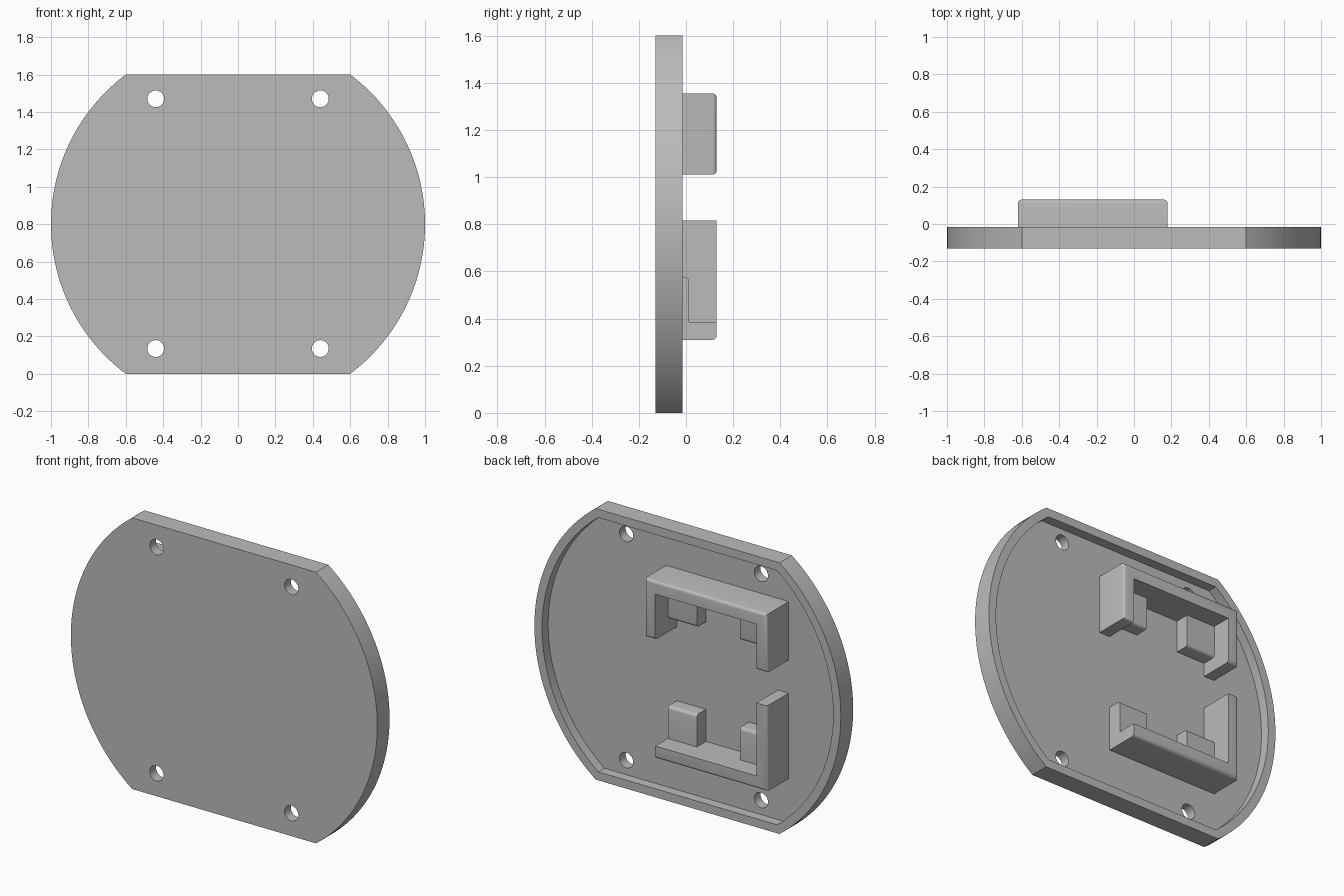
import bpy, bmesh, math

if "Cube" in bpy.data.objects:
    bpy.data.objects.remove(bpy.data.objects["Cube"], do_unlink=True)

grey = bpy.data.materials.new("plain grey")
grey.use_nodes = True
grey.diffuse_color = (0.5, 0.5, 0.5, 1)
grey.node_tree.nodes["Principled BSDF"].inputs["Base Color"].default_value = (0.5, 0.5, 0.5, 1)

MID = 0.8                      # height of the disc centre
FRONT, BACK, FLOOR = -0.13, -0.015, -0.072
TOP = 0.13                     # rear face of the brackets
FILLET = 0.018


def prism(name, outline, y0, y1, rounded=None):
    """Extrude an x-z outline along y; round the rear edges picked by the rule."""
    bm = bmesh.new()
    face = bm.faces.new([bm.verts.new((x, y0, z)) for x, z in outline])
    new = bmesh.ops.extrude_face_region(bm, geom=[face])["geom"]
    for v in new:
        if isinstance(v, bmesh.types.BMVert):
            v.co.y = y1
    bmesh.ops.recalc_face_normals(bm, faces=bm.faces)
    if rounded:
        edges = [e for e in bm.edges if all(abs(v.co.y - y1) < 1e-5 for v in e.verts)
                 and rounded((e.verts[0].co + e.verts[1].co) / 2)]
        bmesh.ops.bevel(bm, geom=edges, offset=FILLET, segments=4,
                        profile=0.5, affect="EDGES")
    mesh = bpy.data.meshes.new(name)
    bm.to_mesh(mesh)
    bm.free()
    mesh.materials.append(grey)
    ob = bpy.data.objects.new(name, mesh)
    bpy.context.collection.objects.link(ob)
    return ob


def smooth(ob):
    bpy.ops.object.select_all(action="DESELECT")
    ob.select_set(True)
    bpy.context.view_layer.objects.active = ob
    bpy.ops.object.shade_smooth_by_angle(angle=math.radians(30))


def circle(cx, cz, r, n):
    return [(cx + r * math.cos(2 * math.pi * i / n),
             cz + r * math.sin(2 * math.pi * i / n)) for i in range(n)]


def flat_disc(r, half, n=48):
    """Circle with its top and bottom cut off level."""
    a = math.asin(half / r)
    arc = [-a + 2 * a * i / n for i in range(n + 1)]
    right = [(r * math.cos(t), MID + r * math.sin(t)) for t in arc]
    return right + [(-x, z) for x, z in reversed(right)]


def rect(x0, x1, z0, z1):
    return [(x0, z0), (x1, z0), (x1, z1), (x0, z1)]


# Plate with a shallow rear recess and four screw holes
plate = prism("plate", flat_disc(1.0, 0.8), FRONT, BACK)
cutters = [prism("recess_cutter", flat_disc(0.95, 0.75), FLOOR, 0.1)]
for x in (-0.44, 0.44):
    for z in (0.135, 1.47):
        cutters.append(prism("hole_cutter", circle(x, z, 0.045, 32), -0.3, 0.2))
bpy.context.view_layer.objects.active = plate
for c in cutters:
    mod = plate.modifiers.new("cut", "BOOLEAN")
    mod.operation, mod.solver, mod.object = "DIFFERENCE", "EXACT", c
    bpy.ops.object.modifier_apply(modifier=mod.name)
    bpy.data.objects.remove(c, do_unlink=True)
smooth(plate)

# Bracket extents
X0, X1, WALL = -0.62, 0.18, 0.07
IN0, IN1 = X0 + WALL, X1 - WALL
UP_LOW, UP_BAR, UP_TOP = 1.01, 1.28, 1.355
LOW_BOT, LOW_BAR, LOW_TOP = 0.31, 0.385, 0.815

# Upper bracket: bar with two legs pointing down
upper = prism("upper_bracket",
              [(X0, UP_LOW), (IN0, UP_LOW), (IN0, UP_BAR), (IN1, UP_BAR),
               (IN1, UP_LOW), (X1, UP_LOW), (X1, UP_TOP), (X0, UP_TOP)],
              FLOOR, TOP,
              lambda m: m.z > UP_TOP - 0.01 or m.x < X0 + 0.01
              or m.x > X1 - 0.01 or m.z < UP_LOW + 0.01)
smooth(upper)

# Lower bracket: bar with one tall leg
lower = prism("lower_bracket",
              [(X0, LOW_BOT), (IN1, LOW_BOT), (IN1, LOW_BAR), (IN0, LOW_BAR),
               (IN0, LOW_TOP), (X0, LOW_TOP)],
              FLOOR, TOP,
              lambda m: m.z < LOW_BOT + 0.01 or m.x < X0 + 0.01)
smooth(lower)

# Support blocks in the bracket corners
SIZE, BLOCK_TOP = 0.19, 0.013
for side, x in (("right", IN0), ("left", IN1 - SIZE)):
    for level, z in (("upper", UP_BAR - SIZE), ("lower", LOW_BAR)):
        tip = z if level == "upper" else z + SIZE
        block = prism(f"{level}_{side}_block", rect(x, x + SIZE, z, z + SIZE),
                      FLOOR, BLOCK_TOP, lambda m: abs(m.z - tip) < 0.01)
        smooth(block)
